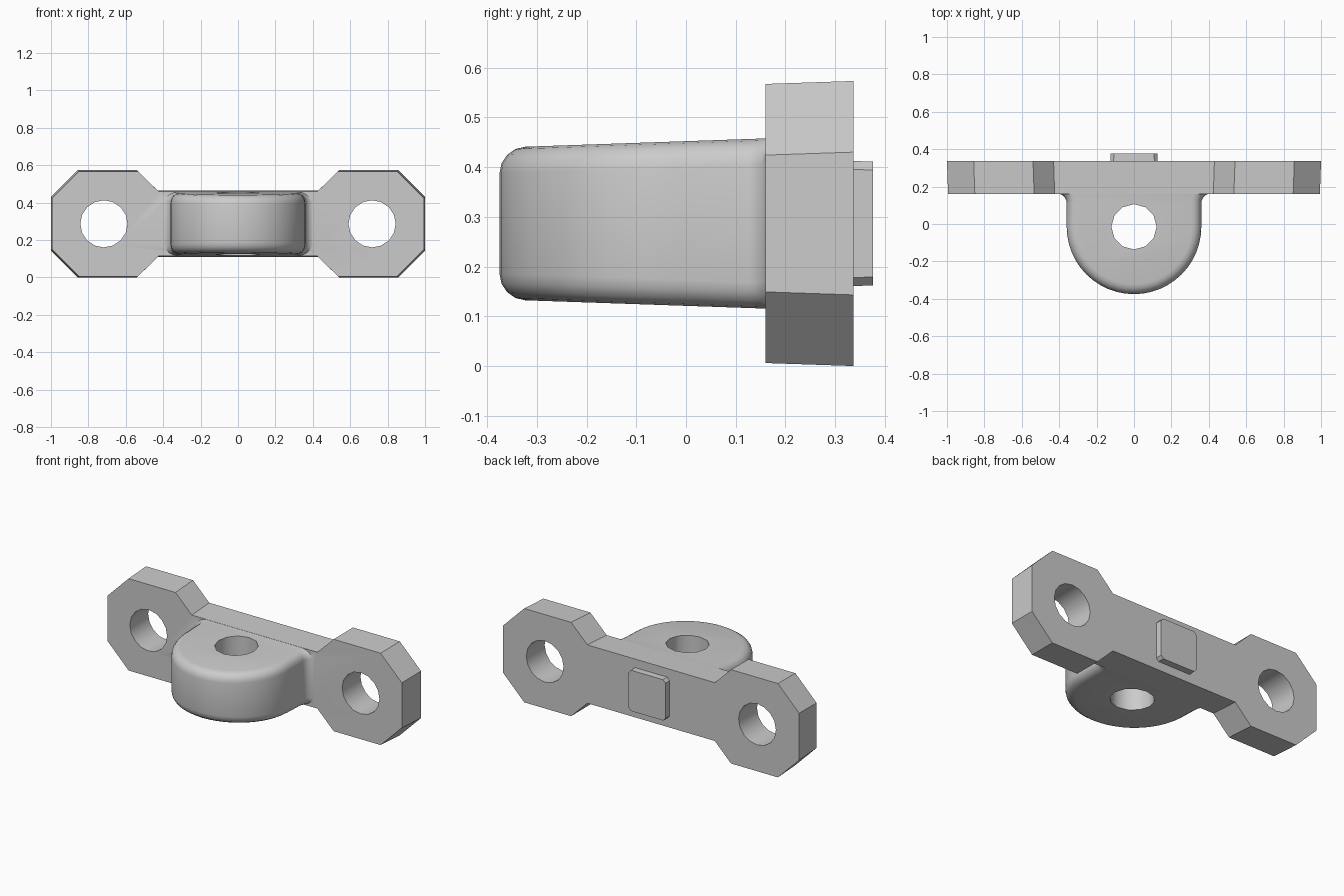
import bpy, bmesh
from math import sin, cos, pi, radians
from mathutils import Vector, Matrix

if "Cube" in bpy.data.objects:
    bpy.data.objects.remove(bpy.data.objects["Cube"])

ZC = 0.2865  # height of the symmetry plane


def finish(name, bm):
    bmesh.ops.recalc_face_normals(bm, faces=bm.faces)
    me = bpy.data.meshes.new(name)
    bm.to_mesh(me)
    bm.free()
    ob = bpy.data.objects.new(name, me)
    bpy.context.collection.objects.link(ob)
    return ob


def loft(name, rings):
    bm = bmesh.new()
    loops = [[bm.verts.new(p) for p in ring] for ring in rings]
    n = len(loops[0])
    for a, b in zip(loops, loops[1:]):
        for i in range(n):
            j = (i + 1) % n
            bm.faces.new((a[i], a[j], b[j], b[i]))
    bm.faces.new(loops[0])
    bm.faces.new(loops[-1])
    return finish(name, bm)


def cylinder(name, loc, radius, sides, rot):
    bm = bmesh.new()
    bmesh.ops.create_cone(bm, cap_ends=True, segments=sides, radius1=radius,
                          radius2=radius, depth=0.8,
                          matrix=Matrix.Translation(loc) @ rot)
    return finish(name, bm)


def combine(target, other, operation):
    mod = target.modifiers.new(operation, 'BOOLEAN')
    mod.operation, mod.solver, mod.object = operation, 'EXACT', other
    bpy.context.view_layer.objects.active = target
    bpy.ops.object.modifier_apply(modifier=mod.name)
    bpy.data.objects.remove(other, do_unlink=True)


# Mounting plate: two octagonal ends joined by a neck, slightly drafted in y
quarter = [(0.43, 0.178), (0.54, 0.2865), (0.857, 0.2865), (1.0, 0.1435)]
right = quarter + [(x, -z) for x, z in reversed(quarter)]
profile = right + [(-x, z) for x, z in reversed(right)]


def plate_ring(y, draft):
    return [Vector((x - draft * (1 if x > 0 else -1), y,
                    ZC + z - draft * (1 if z > 0 else -1))) for x, z in profile]


plate = loft("mounting_bracket", [plate_ring(0.16, 0.006), plate_ring(0.337, 0)])

# Rounded lug: half outline as (point, inward normal), with a fillet to the plate
half = []
for i in range(13):
    a = -pi / 2 + i * pi / 24
    d = Vector((cos(a), sin(a)))
    half.append((Vector((0, -0.015)) + 0.36 * d, -d))
for i in range(6):
    a = pi - i * pi / 10
    d = Vector((cos(a), sin(a)))
    half.append((Vector((0.41, 0.112)) + 0.05 * d, d))


def flip(v):
    return Vector((-v.x, v.y))


outline = [(flip(p), flip(n)) for p, n in reversed(half[1:])] + half
R = 0.052


def lug_ring(t, side):
    ring = []
    for p, n in outline:
        q = p + n * R * (1 - cos(t))
        h = 0.1545 + (q.y + 0.32) * 0.0345
        ring.append(Vector((q.x, q.y, ZC + side * (h - R * (1 - sin(t))))))
    return ring


angles = [i * pi / 8 for i in range(5)]
lug = loft("lug", [lug_ring(t, -1) for t in reversed(angles)]
           + [lug_ring(t, 1) for t in angles])
combine(plate, lug, 'UNION')

# Bolt holes and pivot hole
turn = Matrix.Rotation(pi / 2, 4, 'X')
for x in (-0.717, 0.717):
    combine(plate, cylinder("bolt_cutter", (x, 0.25, ZC), 0.126, 16, turn), 'DIFFERENCE')
combine(plate, cylinder("pivot_cutter", (0, -0.015, ZC), 0.121, 12,
                        Matrix.Identity(4)), 'DIFFERENCE')

# Small locating pad on the back with clipped corners
def pad_ring(y, s):
    c = s - 0.017
    return [Vector((x, y, ZC + z)) for x, z in
            [(s, c), (c, s), (-c, s), (-s, c), (-s, -c), (-c, -s), (c, -s), (s, -c)]]


pad = loft("locating_pad", [pad_ring(0.325, 0.126), pad_ring(0.376, 0.1245)])

# Smooth shading on the curved parts only
bpy.ops.object.select_all(action='DESELECT')
plate.select_set(True)
bpy.context.view_layer.objects.active = plate
bpy.ops.object.shade_smooth_by_angle(angle=radians(35))
